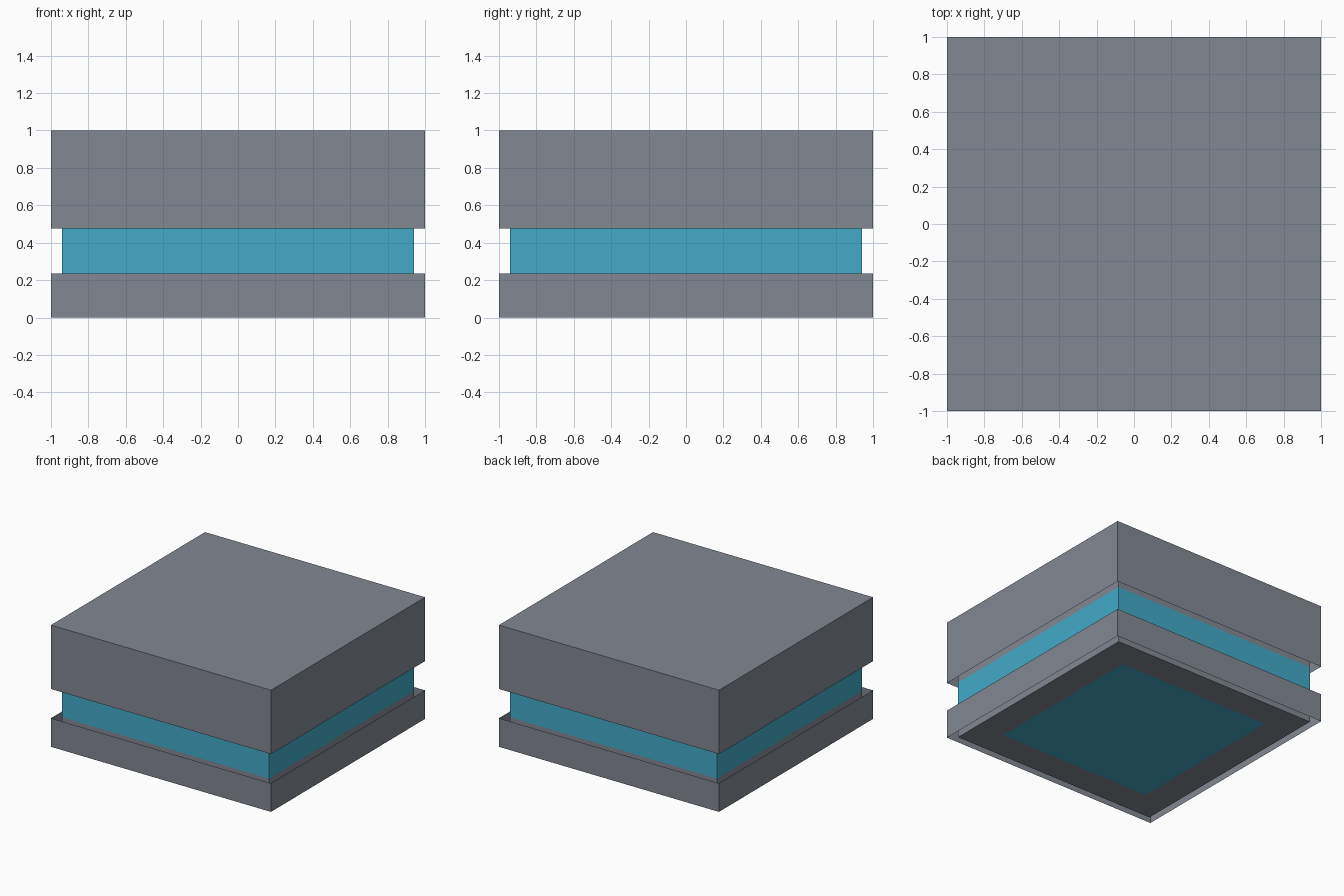
import bpy, bmesh

if "Cube" in bpy.data.objects:
    bpy.data.objects.remove(bpy.data.objects["Cube"])

def material(name, rgb):
    m = bpy.data.materials.new(name)
    m.diffuse_color = (*rgb, 1)
    m.use_nodes = True
    m.node_tree.nodes["Principled BSDF"].inputs["Base Color"].default_value = m.diffuse_color
    return m

GREY = material("slate grey", (0.225, 0.25, 0.29))
CYAN = material("cyan glow", (0.054, 0.407, 0.584))

def ring(bm, half, z):
    return [bm.verts.new((x * half, y * half, z))
            for x, y in ((-1, -1), (1, -1), (1, 1), (-1, 1))]

def walls(bm, a, b):
    return [bm.faces.new((a[i], a[(i + 1) % 4], b[(i + 1) % 4], b[i]))
            for i in range(4)]

def finish(bm, name):
    me = bpy.data.meshes.new(name)
    bm.to_mesh(me)
    bm.free()
    me.materials.append(GREY)
    me.materials.append(CYAN)
    ob = bpy.data.objects.new(name, me)
    bpy.context.collection.objects.link(ob)
    return ob

# Outer shells: thin walls, open underneath; only the upper one is capped
def shell(name, z0, z1, capped):
    bm = bmesh.new()
    low, high = ring(bm, 1.0, z0), ring(bm, 1.0, z1)
    walls(bm, low, high)
    if capped:
        bm.faces.new(high)
    finish(bm, name)

shell("lower_casing", 0.0, 0.235, False)
shell("upper_casing", 0.475, 1.0, True)

# Inner core: grey block with a cyan band between the casings
bm = bmesh.new()
rings = [ring(bm, 0.94, z) for z in (0.0, 0.235, 0.475, 1.0)]
for i in range(3):
    for f in walls(bm, rings[i], rings[i + 1]):
        f.material_index = 1 if i == 1 else 0

# Core underside: grey border around a flush cyan square
inner = ring(bm, 0.70, 0.0)
walls(bm, inner, rings[0])
for f in bm.faces:
    f.normal_update()
    if abs(f.normal.z) > 0.5 and f.normal.z > 0:
        f.normal_flip()
panel = bm.faces.new(inner[::-1])
panel.material_index = 1
finish(bm, "inner_core")
